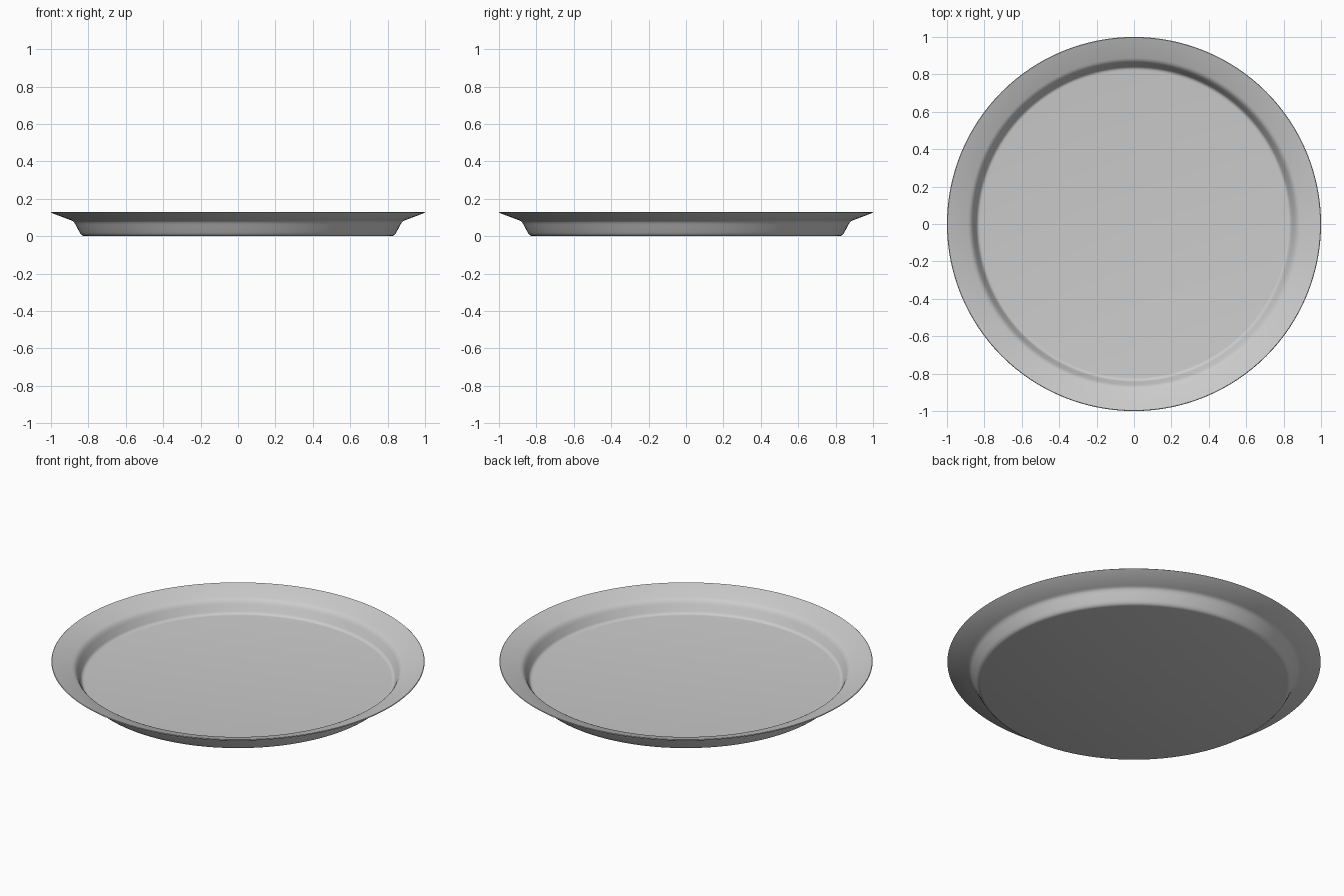
import bpy, bmesh, math

if "Cube" in bpy.data.objects:
    bpy.data.objects.remove(bpy.data.objects["Cube"])

SEGMENTS = 128

# Half cross-section (radius, height): underside outwards, then inside back to centre
PROFILE = [
    (0, 0), (0.822, 0), (0.832, 0.003), (0.840, 0.010), (0.847, 0.021),
    (0.868, 0.060), (0.875, 0.073), (0.882, 0.080), (0.893, 0.085),
    (0.997, 0.124), (1.0, 0.127), (0.997, 0.130),
    (0.888, 0.095), (0.876, 0.089), (0.867, 0.080), (0.859, 0.067),
    (0.843, 0.031), (0.838, 0.023), (0.830, 0.018), (0.822, 0.017), (0, 0.017),
]


def lathe(name, profile):
    bm = bmesh.new()
    verts = [bm.verts.new((r, 0, z)) for r, z in profile]
    edges = [bm.edges.new(pair) for pair in zip(verts, verts[1:])]
    bmesh.ops.spin(bm, geom=verts + edges, cent=(0, 0, 0), axis=(0, 0, 1),
                   angle=math.tau, steps=SEGMENTS, use_duplicate=False)
    bmesh.ops.remove_doubles(bm, verts=bm.verts[:], dist=1e-4)
    bmesh.ops.recalc_face_normals(bm, faces=bm.faces[:])
    mesh = bpy.data.meshes.new(name)
    bm.to_mesh(mesh)
    bm.free()
    obj = bpy.data.objects.new(name, mesh)
    bpy.context.collection.objects.link(obj)
    return obj


# Shallow plate with a flat floor, steep wall and sloping rim
plate = lathe("plate", PROFILE)
bpy.context.view_layer.objects.active = plate
plate.select_set(True)
bpy.ops.object.shade_smooth_by_angle(angle=math.radians(40))
